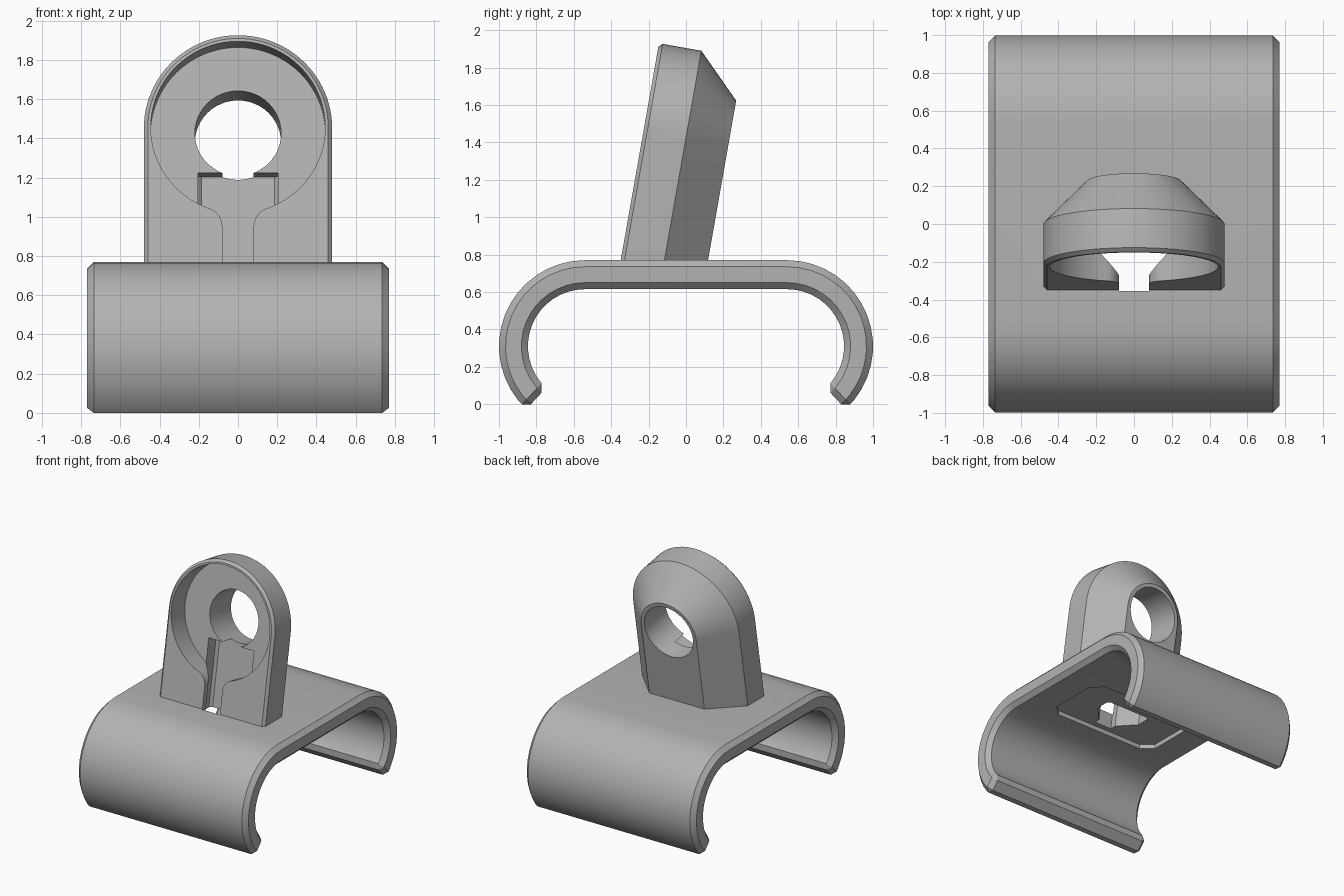
import bpy, bmesh, math
from mathutils import Vector

cube = bpy.data.objects.get("Cube")
if cube:
    bpy.data.objects.remove(cube, do_unlink=True)

grey = bpy.data.materials.new("plain_grey")
grey.use_nodes = True
grey.diffuse_color = (0.45, 0.45, 0.45, 1)
grey.node_tree.nodes["Principled BSDF"].inputs["Base Color"].default_value = grey.diffuse_color

# Leaning frame of the eyelet: origin at the ring centre on its front face
TILT = math.radians(10)
CENTRE = Vector((0, -0.228, 1.457))
UP = Vector((0, math.sin(TILT), math.cos(TILT)))
BACK = Vector((0, math.cos(TILT), -math.sin(TILT)))


def leaning(a, b, depth):
    return CENTRE + Vector((a, 0, 0)) + UP * b + BACK * depth


def sideways(a, b, depth):
    return Vector((depth, a, b))


def upright(a, b, depth):
    return Vector((a, b, depth))


def arc(cx, cy, r, start, end, steps):
    angles = [math.radians(start + (end - start) * i / steps) for i in range(steps + 1)]
    return [(cx + r * math.cos(t), cy + r * math.sin(t)) for t in angles]


def mirrored(half):
    return half + [(-a, b) for a, b in reversed(half)]


def loft(name, rings, place):
    """Skin a list of (outline, depth) rings and cap both ends."""
    bm = bmesh.new()
    loops = [[bm.verts.new(place(a, b, d)) for a, b in pts] for pts, d in rings]
    n = len(loops[0])
    for lo, hi in zip(loops, loops[1:]):
        for i in range(n):
            j = (i + 1) % n
            bm.faces.new((lo[i], lo[j], hi[j], hi[i]))
    bm.faces.new(loops[0][::-1])
    bm.faces.new(loops[-1])
    bmesh.ops.recalc_face_normals(bm, faces=bm.faces)
    mesh = bpy.data.meshes.new(name)
    bm.to_mesh(mesh)
    bm.free()
    mesh.materials.append(grey)
    obj = bpy.data.objects.new(name, mesh)
    bpy.context.collection.objects.link(obj)
    return obj


def prism(name, outline, d0, d1, place):
    return loft(name, [(outline, d0), (outline, d1)], place)


def apply(obj, mod):
    bpy.ops.object.select_all(action="DESELECT")
    bpy.context.view_layer.objects.active = obj
    obj.select_set(True)
    bpy.ops.object.modifier_apply(modifier=mod.name)


def combine(obj, other, operation):
    other.hide_render = True
    mod = obj.modifiers.new(operation, "BOOLEAN")
    mod.operation, mod.solver, mod.object = operation, "EXACT", other
    apply(obj, mod)
    bpy.data.objects.remove(other, do_unlink=True)


# Spring clip: C-shaped section with chamfered edges
outer = arc(0.54, 0.31, 0.46, -47, 90, 16)
inner = arc(0.54, 0.31, 0.305, -47, 90, 16)
section = mirrored(outer) + mirrored(inner)[::-1]
clip = prism("clip_with_eyelet", section, -0.77, 0.77, sideways)
bevel = clip.modifiers.new("chamfer", "BEVEL")
bevel.width, bevel.segments = 0.035, 1
bevel.limit_method, bevel.angle_limit = "ANGLE", math.radians(60)
bevel.use_clamp_overlap = False
apply(clip, bevel)


# Eyelet: arched block, slim front chamfer, broad tapered back
def arch(inset):
    r = 0.48 - inset
    return [(r, -0.84)] + arc(0, 0, r, 0, 180, 48) + [(-r, -0.84)]


eyelet = loft("eyelet", [(arch(0.02), 0), (arch(0), 0.02),
                         (arch(0), 0.23), (arch(0.23), 0.46)], leaning)
combine(clip, eyelet, "UNION")

# Shallow pocket under the plate
pocket = [(0.41, -0.42), (0.5, -0.34), (0.5, 0.05), (0.41, 0.14)]
combine(clip, prism("pocket_cutter", mirrored(pocket), 0.4, 0.652, upright), "DIFFERENCE")

# Round front recess flowing through fillets into a narrow slot
fillet = arc(0.18, -0.514, 0.1, 180, 109.3, 8)
ring = arc(0, 0, 0.445, -70.7, 90, 36)
keyhole = mirrored([(0.08, -1.0)] + fillet + ring[:-1])
combine(clip, prism("recess_cutter", keyhole, -0.006, 0.18, leaning), "DIFFERENCE")

# Flared channel behind the slot, running down through the plate
flare = mirrored([(0.075, 0.04), (0.205, 0.175), (0.205, 0.28), (0.185, 0.3)])


def leaning_channel(a, b, depth):
    return leaning(a, depth, b)


combine(clip, prism("channel_cutter", flare, -1.0, -0.205, leaning_channel), "DIFFERENCE")

# Through hole
combine(clip, prism("hole_cutter", arc(0, 0, 0.22, 0, 352.5, 47), 0.1, 0.6, leaning), "DIFFERENCE")

bpy.ops.object.select_all(action="DESELECT")
clip.select_set(True)
bpy.context.view_layer.objects.active = clip
bpy.ops.object.shade_smooth_by_angle(angle=math.radians(30))
